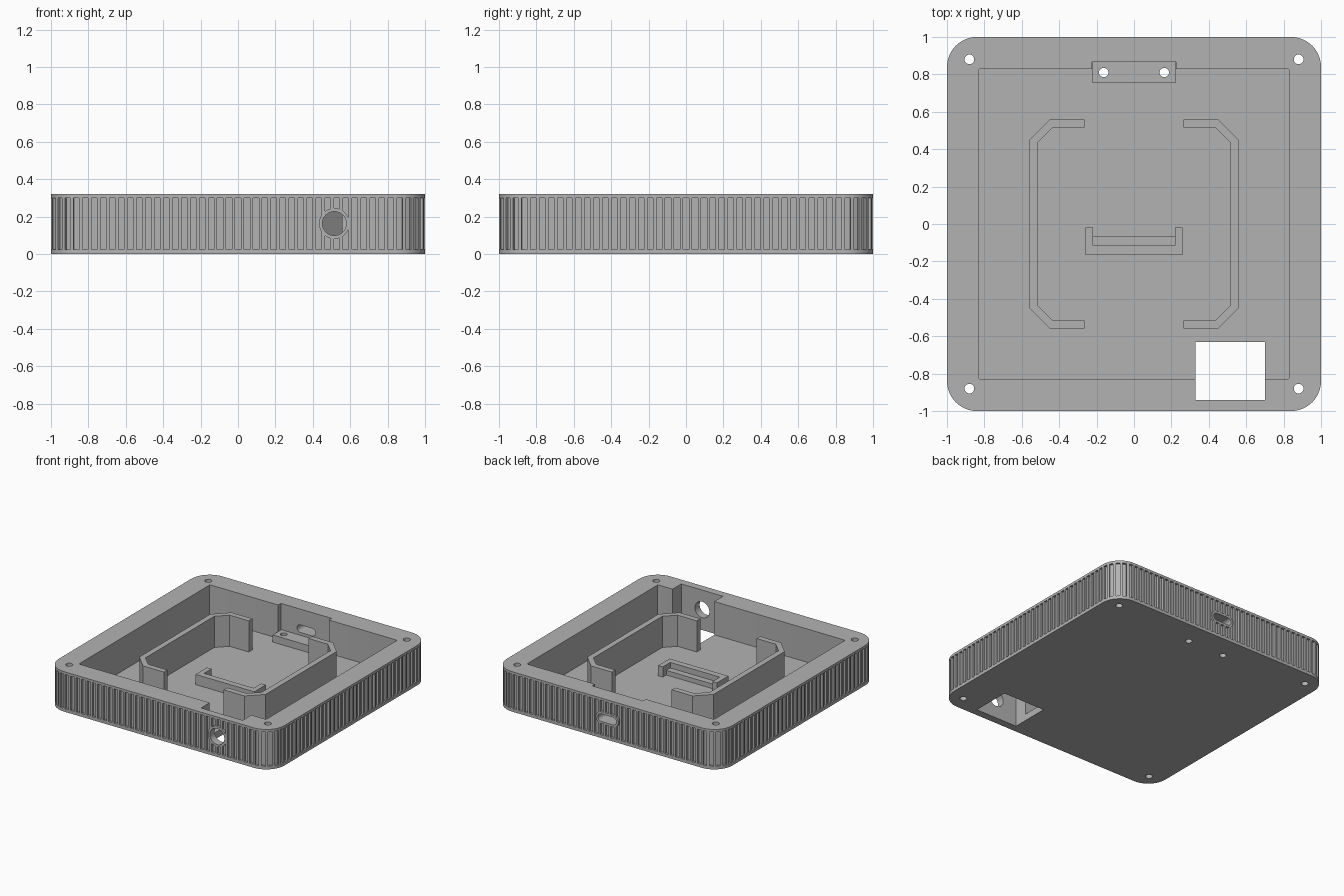
import bpy
import bmesh
from math import cos, sin, pi, radians
from mathutils import Matrix, Vector

old = bpy.data.objects.get("Cube")
if old:
    bpy.data.objects.remove(old)

grey = bpy.data.materials.new("plain grey")
grey.use_nodes = True
grey.diffuse_color = (0.45, 0.45, 0.45, 1)
grey.node_tree.nodes["Principled BSDF"].inputs["Base Color"].default_value = (0.45, 0.45, 0.45, 1)

TOP, FLOOR = 0.32, 0.053


def outline(cx, cy, hx, hy, r=0, n=12):
    """Rounded rectangle; a circle or capsule when r equals a half size."""
    if r == 0:
        n = 0
    pts = []
    for k, (sx, sy) in enumerate([(1, 1), (-1, 1), (-1, -1), (1, -1)]):
        for i in range(n + 1):
            a = (k + (i / n if n else 0)) * pi / 2
            p = Vector((cx + sx * (hx - r) + r * cos(a), cy + sy * (hy - r) + r * sin(a)))
            if not pts or (p - pts[-1]).length > 1e-5:
                pts.append(p)
    if (pts[0] - pts[-1]).length < 1e-5:
        pts.pop()
    return pts


def add_prism(bm, pts, lo, hi, axis="z", matrix=None):
    place = (lambda p, h: (p[0], p[1], h)) if axis == "z" else (lambda p, h: (p[0], h, p[1]))
    low = [bm.verts.new(place(p, lo)) for p in pts]
    high = [bm.verts.new(place(p, hi)) for p in pts]
    bm.faces.new(low)
    bm.faces.new(high)
    for i in range(len(pts)):
        j = (i + 1) % len(pts)
        bm.faces.new((low[i], low[j], high[j], high[i]))
    if matrix:
        bmesh.ops.transform(bm, matrix=matrix, verts=low + high)


def finish(bm, name):
    bmesh.ops.recalc_face_normals(bm, faces=bm.faces)
    mesh = bpy.data.meshes.new(name)
    bm.to_mesh(mesh)
    bm.free()
    mesh.materials.append(grey)
    obj = bpy.data.objects.new(name, mesh)
    bpy.context.collection.objects.link(obj)
    return obj


def prism(name, pts, lo, hi, axis="z"):
    bm = bmesh.new()
    add_prism(bm, pts, lo, hi, axis)
    return finish(bm, name)


def cut(target, cutter):
    """Subtract a cutter, bake the result and remove the cutter."""
    mod = target.modifiers.new("cut", "BOOLEAN")
    mod.operation = "DIFFERENCE"
    mod.solver = "EXACT"
    mod.object = cutter
    bpy.context.view_layer.update()
    graph = bpy.context.evaluated_depsgraph_get()
    baked = bpy.data.meshes.new_from_object(target.evaluated_get(graph))
    target.modifiers.clear()
    target.data = baked
    bpy.data.objects.remove(cutter)


# Grip grooves on all four sides and around the corners
RADIUS, PITCH, WIDTH, DEPTH = 0.16, 0.048, 0.03, 0.018
bm = bmesh.new()
slot = outline(0, 0, WIDTH / 2, DEPTH)
for side in range(4):
    turn = Matrix.Rotation(side * pi / 2, 4, "Z")
    for i in range(-17, 18):
        add_prism(bm, slot, 0.025, 0.3, matrix=turn @ Matrix.Translation((i * PITCH, -1, 0)))
    for i in range(5):
        corner = Matrix.Translation((1 - RADIUS, RADIUS - 1, 0))
        spin = Matrix.Rotation(radians(9 + 18 * i), 4, "Z")
        add_prism(bm, slot, 0.025, 0.3,
                  matrix=turn @ corner @ spin @ Matrix.Translation((0, -RADIUS, 0)))
grooves = finish(bm, "groove_cutter")

# Plain collars around the front jack hole and the rear port
JACK, PORT = (0.515, 0.163), (0, 0.163)
cut(grooves, prism("collar", outline(*JACK, 0.082, 0.082, 0.082), -1.2, -0.8, "y"))
cut(grooves, prism("collar", outline(*PORT, 0.1, 0.048, 0.048), 0.8, 1.2, "y"))

# Case tray
case = prism("case", outline(0, 0, 1, 1, RADIUS), 0, TOP)
cut(case, grooves)
cut(case, prism("cavity", outline(0, 0, 0.83, 0.83, 0.01, 3), FLOOR, 1))
cut(case, prism("rear_pocket", outline(0, 0.8, 0.225, 0.065), FLOOR, 1))
cut(case, prism("front_window", outline(0.515, -0.785, 0.185, 0.155), -1, 1))
cut(case, prism("jack_hole", outline(*JACK, 0.064, 0.064, 0.064), -1.2, -0.8, "y"))
cut(case, prism("port_hole", outline(*PORT, 0.082, 0.03, 0.03), 0.8, 1.2, "y"))

# Port platform at the rear
platform = prism("port_platform", outline(0, 0.81, 0.222, 0.055), FLOOR - 0.01, 0.11)

# Screw holes in the corners and through the platform
for sx in (-1, 1):
    for sy in (-1, 1):
        cut(case, prism("screw_hole", outline(sx * 0.88, sy * 0.88, 0.026, 0.026, 0.026, 6), -1, 1))
    for part in (case, platform):
        cut(part, prism("screw_hole", outline(sx * 0.162, 0.81, 0.025, 0.025, 0.025, 6), -1, 1))

# Holding walls with chamfered corners, mirrored left and right
half = [(0.265, 0.56), (0.45, 0.56), (0.56, 0.45)]
inner = [(0.515, 0.435), (0.435, 0.515), (0.265, 0.515)]
profile = (half + [(x, -y) for x, y in reversed(half)]
           + [(x, -y) for x, y in reversed(inner)] + inner)
walls = [prism(name, [(s * x, y) for x, y in profile], FLOOR - 0.01, 0.303)
         for name, s in (("left_holding_wall", 1), ("right_holding_wall", -1))]

# Central bracket: U shape with a lower ledge
u_half = [(0.26, -0.165), (0.26, -0.02), (0.22, -0.02), (0.22, -0.115)]
bracket = prism("bracket", u_half + [(-x, y) for x, y in reversed(u_half)], FLOOR - 0.01, 0.135)
ledge = prism("bracket_ledge", outline(0, -0.092, 0.222, 0.027), FLOOR - 0.01, 0.09)

# Smooth shading on the rounded parts, sharp edges kept
bpy.ops.object.select_all(action="DESELECT")
for obj in (case, platform, bracket, ledge, *walls):
    obj.select_set(True)
bpy.context.view_layer.objects.active = case
bpy.ops.object.shade_smooth_by_angle(angle=radians(30))
